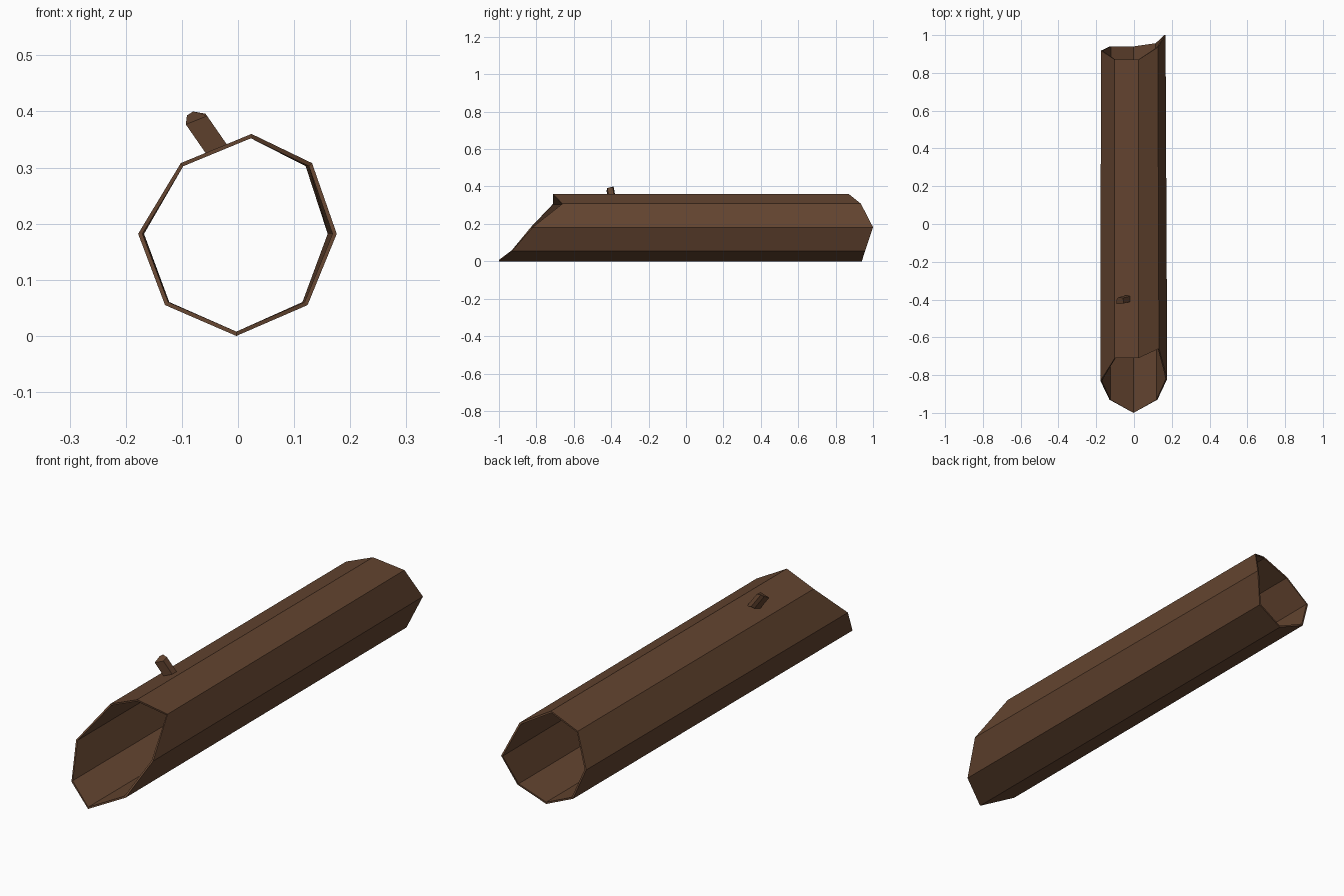
import bpy, bmesh
from mathutils import Vector

if "Cube" in bpy.data.objects:
    bpy.data.objects.remove(bpy.data.objects["Cube"])

bark = bpy.data.materials.new("bark brown")
bark.diffuse_color = (0.125, 0.058, 0.029, 1)
bark.use_nodes = True
bark.node_tree.nodes["Principled BSDF"].inputs["Base Color"].default_value = bark.diffuse_color


def make_object(name, bm):
    bmesh.ops.recalc_face_normals(bm, faces=bm.faces)
    mesh = bpy.data.meshes.new(name)
    bm.to_mesh(mesh)
    bm.free()
    mesh.materials.append(bark)
    obj = bpy.data.objects.new(name, mesh)
    bpy.context.collection.objects.link(obj)
    return obj


def bridge(bm, a, b):
    n = len(a)
    for i in range(n):
        bm.faces.new((a[i], a[(i + 1) % n], b[(i + 1) % n], b[i]))


# Hollow log: octagonal outer and inner walls with slanted, broken ends
front = [(-.003, -1, 0), (.124, -.93, .055), (.176, -.82, .182), (.132, -.66, .308),
         (.024, -.71, .36), (-.102, -.71, .308), (-.178, -.83, .182), (-.13, -.93, .055)]
back = [(-.003, .94, 0), (.12, .957, .055), (.167, 1, .182), (.126, .935, .308),
        (.024, .87, .36), (-.102, .87, .308), (-.175, .918, .182), (-.128, .94, .055)]


def inset(p, s=.957):
    return (p[0] * s, p[1], .18 + (p[2] - .18) * s)


bm = bmesh.new()
fo, bo = [[bm.verts.new(p) for p in ring] for ring in (front, back)]
fi, bi = [[bm.verts.new(inset(p)) for p in ring] for ring in (front, back)]
bridge(bm, fo, bo)
bridge(bm, bo, bi)
bridge(bm, bi, fi)
bridge(bm, fi, fo)
make_object("hollow_log", bm)

# Broken twig: five-sided stub leaning out of the upper left face
cap = [(-.093, -.425, .377), (-.055, -.421, .392), (-.058, -.392, .396),
       (-.08, -.387, .40), (-.091, -.395, .393)]
lean = Vector((.036, .009, -.052))
bm = bmesh.new()
top = [bm.verts.new(p) for p in cap]
base = [bm.verts.new(Vector(p) + lean * (1 if i < 2 else 1.1)) for i, p in enumerate(cap)]
bridge(bm, base, top)
bm.faces.new(top)
bm.faces.new(base[::-1])
make_object("twig_stub", bm)
